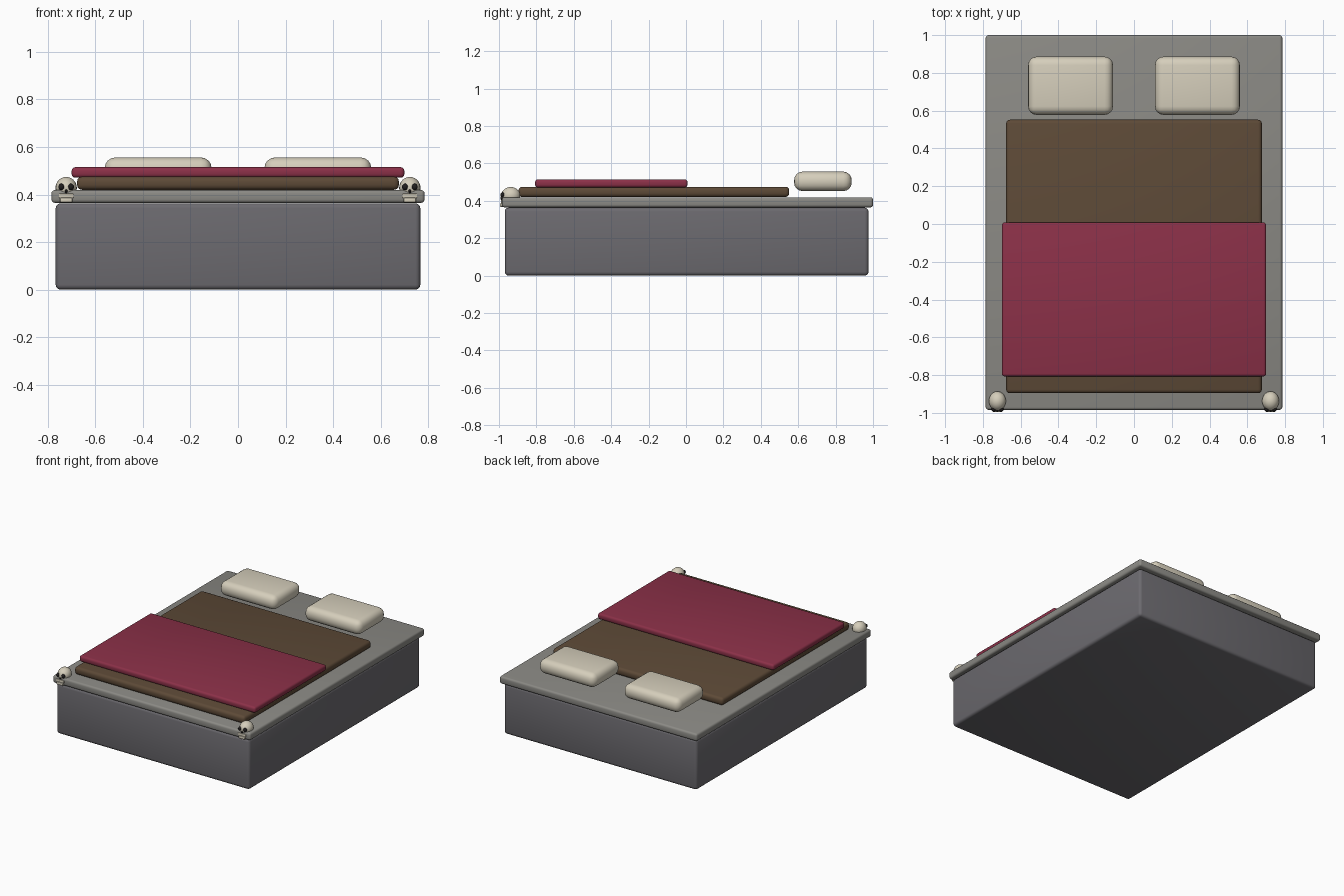
import bpy
import bmesh
from math import radians
from mathutils import Matrix

if "Cube" in bpy.data.objects:
    bpy.data.objects.remove(bpy.data.objects["Cube"])


def material(name, rgb):
    m = bpy.data.materials.new(name)
    m.diffuse_color = (*rgb, 1)
    m.use_nodes = True
    m.node_tree.nodes["Principled BSDF"].inputs["Base Color"].default_value = m.diffuse_color
    return m


STONE = material("dark_stone", (0.15, 0.145, 0.16))
SLAB = material("slab_stone", (0.26, 0.255, 0.235))
BROWN = material("brown_fur", (0.11, 0.068, 0.038))
RED = material("red_cloth", (0.26, 0.03, 0.065))
LINEN = material("linen", (0.67, 0.62, 0.5))
BONE = material("bone", (0.67, 0.62, 0.5))
BLACK = material("black", (0.015, 0.013, 0.013))


def finish(name, bm, mat):
    me = bpy.data.meshes.new(name)
    bm.to_mesh(me)
    bm.free()
    me.materials.append(mat)
    ob = bpy.data.objects.new(name, me)
    bpy.context.collection.objects.link(ob)
    bpy.context.view_layer.objects.active = ob
    ob.select_set(True)
    bpy.ops.object.shade_smooth_by_angle(angle=radians(35))
    ob.select_set(False)
    return ob


def box(name, x, y, z, bevel, mat, segments=3):
    """Rounded box given (min, max) on each axis."""
    bm = bmesh.new()
    bmesh.ops.create_cube(bm, size=1)
    spans = (x, y, z)
    for v in bm.verts:
        v.co = [(a + b) / 2 + c * (b - a) for (a, b), c in zip(spans, v.co)]
    bmesh.ops.bevel(bm, geom=bm.edges[:], offset=bevel, segments=segments,
                    profile=0.5, affect='EDGES', clamp_overlap=True)
    return finish(name, bm, mat)


def ball(name, centre, radii, mat, u=20, v=14):
    bm = bmesh.new()
    bmesh.ops.create_uvsphere(
        bm, u_segments=u, v_segments=v, radius=1,
        matrix=Matrix.Translation(centre) @ Matrix.Diagonal((*radii, 1)))
    return finish(name, bm, mat)


# Bed body and overhanging slab
box("bed_base", (-0.767, 0.767), (-0.969, 0.976), (0, 0.363), 0.02, STONE)
box("bed_slab", (-0.785, 0.785), (-0.984, 1.0), (0.365, 0.419), 0.014, SLAB)

# Layered covers
box("fur_blanket", (-0.677, 0.677), (-0.896, 0.552), (0.42, 0.475), 0.02, BROWN)
box("red_blanket", (-0.70, 0.70), (-0.807, 0.008), (0.471, 0.515), 0.015, RED)

for side, s in (("left", -1), ("right", 1)):
    # Pillow
    cx = s * 0.336
    box(side + "_pillow", (cx - 0.225, cx + 0.225), (0.578, 0.886),
        (0.452, 0.556), 0.045, LINEN, 4)

    # Corner skull: cranium, sockets, nose and jaw
    sx = s * 0.723
    ball(side + "_skull_cranium", (sx, -0.937, 0.428), (0.045, 0.051, 0.046), BONE)
    for eye, e in (("left", -1), ("right", 1)):
        ball(f"{side}_skull_{eye}_socket", (sx + e * 0.020, -0.980, 0.432),
             (0.013, 0.013, 0.014), BLACK, 12, 8)
    ball(side + "_skull_nose", (sx, -0.986, 0.413), (0.006, 0.007, 0.009), BLACK, 10, 6)
    box(side + "_skull_teeth", (sx - 0.031, sx + 0.031), (-0.990, -0.940),
        (0.385, 0.404), 0.004, BONE, 2)
    box(side + "_skull_jaw", (sx - 0.026, sx + 0.026), (-0.995, -0.940),
        (0.367, 0.387), 0.005, BONE, 2)
